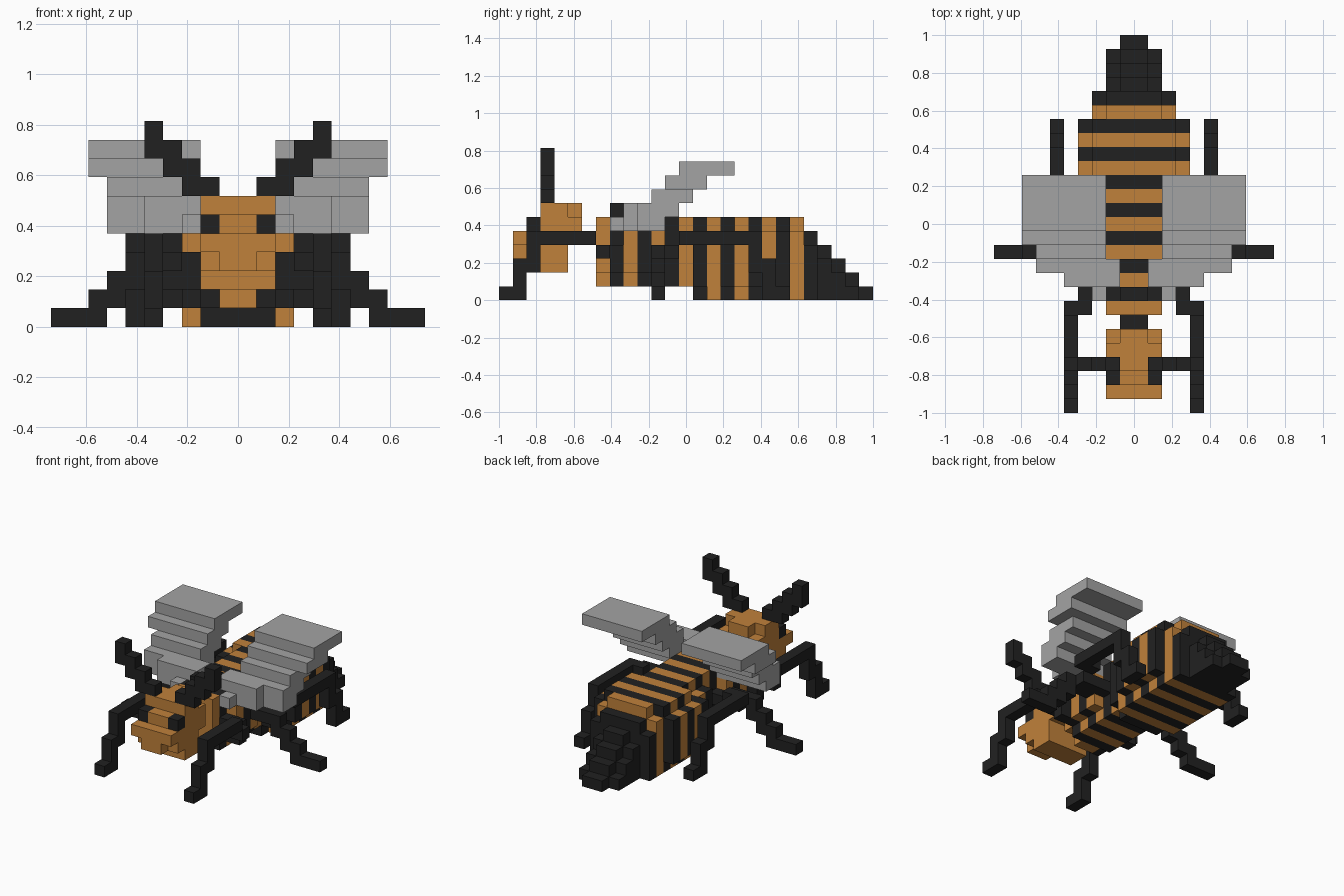
import bpy, bmesh
from mathutils import Matrix

cube = bpy.data.objects.get("Cube")
if cube:
    bpy.data.objects.remove(cube, do_unlink=True)

U = 2 / 27  # edge length of one block


def material(name, rgb):
    m = bpy.data.materials.new(name)
    m.use_nodes = True
    col = (*rgb, 1)
    m.diffuse_color = col
    bsdf = next(n for n in m.node_tree.nodes if n.type == 'BSDF_PRINCIPLED')
    bsdf.inputs["Base Color"].default_value = col
    bsdf.inputs["Roughness"].default_value = 0.8
    return m


AMBER = material("amber", (0.53, 0.22, 0.043))
BLACK = material("black", (0.0155, 0.0155, 0.0155))
GREY = material("wing_grey", (0.37, 0.37, 0.37))


def part(name, mat, boxes, side=0):
    """Boxes are (x0, x1, y0, y1, z0, z1) in blocks; y counts from the front.
    side = 1 or -1 places the part on the left or right."""
    bm = bmesh.new()
    for x0, x1, y0, y1, z0, z1 in boxes:
        if side < 0:
            x0, x1 = -x1, -x0
        centre = ((x0 + x1) / 2 * U, (y0 + y1) / 2 * U - 1, (z0 + z1) / 2 * U)
        size = ((x1 - x0) * U, (y1 - y0) * U, (z1 - z0) * U, 1)
        bmesh.ops.create_cube(bm, size=1, matrix=Matrix.Translation(centre) @ Matrix.Diagonal(size))
    me = bpy.data.meshes.new(name)
    bm.to_mesh(me)
    bm.free()
    me.materials.append(mat)
    ob = bpy.data.objects.new(name, me)
    bpy.context.collection.objects.link(ob)


def pair(name, mat, boxes):
    for label, s in (("left_", 1), ("right_", -1)):
        part(label + name, mat, boxes, s)


# Striped body: each slice is a stack of layers (bottom, top, half width)
front_slice = [(1, 2, 1), (2, 5, 2), (5, 6, 2)]
chest_slice = [(1, 2, 2), (2, 5, 3), (5, 6, 2)]
waist_slice = [(1, 2, 2), (2, 5, 2), (5, 6, 2)]
wide_slice = [(0, 1, 3), (1, 5, 4), (5, 6, 3)]
slices = {
    7: front_slice,
    8: [(1, 6, 2), (6, 7, 1)],
    9: chest_slice + [(6, 6.5, 1)],
    10: chest_slice + [(6, 6.5, 1)],
    11: chest_slice,
    12: waist_slice,
    13: waist_slice,
    14: [(0, 1, 2), (1, 5, 3), (5, 6, 2)],
    15: [(0, 5, 3), (5, 6, 2)],
    16: [(0, 1, 3), (1, 5, 4), (5, 6, 2)],
    17: wide_slice, 18: wide_slice, 19: wide_slice, 20: wide_slice,
    21: [(0, 5, 3), (5, 6, 2)],
    22: [(0, 4, 3), (4, 5, 2)],
    23: [(0, 3, 2), (3, 4, 1)],
    24: [(0, 2, 2), (2, 3, 1)],
    25: [(0, 1, 2), (1, 2, 1)],
    26: [(0, 1, 1)],
}
for y, layers in slices.items():
    amber = y % 2 == 1 and y < 22
    part(f"body_ring_{y - 6}", AMBER if amber else BLACK,
         [(-w, w, y, y + 1, z0, z1) for z0, z1, w in layers])

# Head, snout and neck
part("head", AMBER, [(-2, 2, 3, 5, 2, 7), (-2, 2, 5, 6, 4, 6), (-1, 1, 5, 6, 6, 7),
                     (-2, 2, 2, 3, 3, 5), (-1, 1, 2, 3, 5, 6)])
part("snout", AMBER, [(-2, 2, 1, 2, 4, 5), (-1, 1, 1, 2, 3, 4)])
part("neck", BLACK, [(-1, 1, 6, 7, 4, 5)])
pair("eye", BLACK, [(1, 2, 2, 3, 5, 6)])

# Antennae climb outwards in steps
pair("antenna", BLACK, [(1, 3, 3, 4, 7, 8), (2, 4, 3, 4, 8, 9),
                        (3, 5, 3, 4, 9, 10), (4, 5, 3, 4, 10, 11)])

# Legs
pair("front_leg", BLACK, [(4, 5, 0, 1, 0, 1), (4, 5, 1, 2, 0, 3), (4, 5, 2, 3, 2, 5),
                          (4, 5, 3, 7, 4, 5), (3, 5, 7, 8, 3, 4), (2, 4, 8, 9, 2, 4)])
pair("middle_leg", BLACK, [(7, 10, 11, 12, 0, 1), (6, 8, 11, 12, 1, 2),
                           (5, 7, 11, 12, 2, 3), (3, 6, 11, 12, 3, 4)])
pair("hind_leg", BLACK, [(5, 6, 20, 21, 0, 1), (5, 6, 19, 20, 0, 3), (5, 6, 18, 19, 2, 5),
                         (5, 6, 14, 18, 4, 5), (4, 6, 13, 14, 4, 5), (2, 5, 12, 13, 3, 4)])

# Wings rise backwards as stepped layers
pair("wing", GREY, [(2, 3, 8, 9, 5, 6), (2, 5, 9, 10, 5, 6), (2, 7, 10, 12, 5, 6),
                    (1, 5, 9, 10, 6, 7), (1, 7, 10, 11, 6, 7), (2, 7, 11, 13, 6, 7),
                    (2, 7, 11, 14, 7, 8), (2, 8, 12, 15, 8, 9), (2, 8, 13, 17, 9, 10)])
